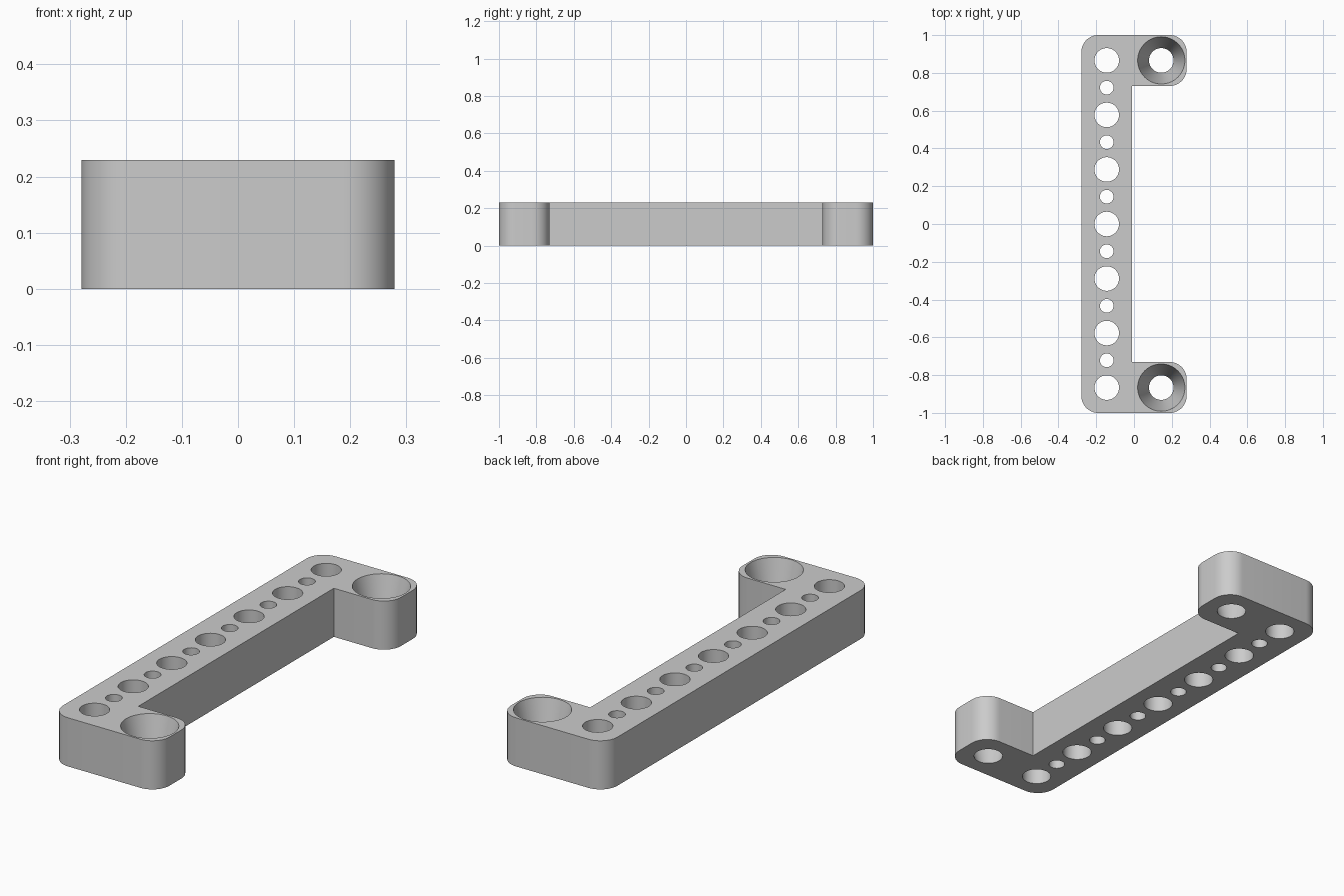
import bpy
import bmesh
from math import pi, cos, sin, radians

cube = bpy.data.objects.get("Cube")
if cube:
    bpy.data.objects.remove(cube, do_unlink=True)

HEIGHT = 0.23
PITCH = 0.2887           # spacing between large holes
HALF_W, HALF_L = 0.279, 1.0
ARM = 0.269              # width of the bar and of both end arms
CORNER = 0.09
HOLE_X = PITCH / 2

grey = bpy.data.materials.new("plain grey")
grey.use_nodes = True
grey.diffuse_color = (0.6, 0.6, 0.6, 1)
grey.node_tree.nodes["Principled BSDF"].inputs["Base Color"].default_value = (0.6, 0.6, 0.6, 1)


def make_object(name, bm):
    bmesh.ops.recalc_face_normals(bm, faces=bm.faces[:])
    mesh = bpy.data.meshes.new(name)
    bm.to_mesh(mesh)
    bm.free()
    mesh.materials.append(grey)
    obj = bpy.data.objects.new(name, mesh)
    bpy.context.collection.objects.link(obj)
    return obj


def rounded(x, y, start, steps=12):
    """Quarter arc for an outer corner at (x, y), anticlockwise from start degrees."""
    cx = x - CORNER * (1 if x > 0 else -1)
    cy = y - CORNER * (1 if start in (0, 90) else -1)
    angles = [radians(start) + pi / 2 * i / steps for i in range(steps + 1)]
    return [(cx + CORNER * cos(a), cy + CORNER * sin(a)) for a in angles]


def add_hole(bm, x, y, bottom, top, sides=64):
    """Round cutter through the full height, running slightly past both faces."""
    extra = 0.02
    slope = (top - bottom) / HEIGHT * extra
    rings = []
    for r, z in ((bottom - slope, -extra), (top + slope, HEIGHT + extra)):
        rings.append([bm.verts.new((x + r * cos(2 * pi * i / sides),
                                    y + r * sin(2 * pi * i / sides), z)) for i in range(sides)])
    low, high = rings
    bm.faces.new(low[::-1])
    bm.faces.new(high)
    for i in range(sides):
        j = (i + 1) % sides
        bm.faces.new((low[i], low[j], high[j], high[i]))


# Bracket body: C-shaped outline, square inside corners, rounded outside corners
inner_x, inner_y = -HALF_W + ARM, HALF_L - ARM
outline = (rounded(-HALF_W, -HALF_L, 180) + rounded(HALF_W, -HALF_L, 270)
           + rounded(HALF_W, -inner_y, 0)
           + [(inner_x, -inner_y), (inner_x, inner_y)]
           + rounded(HALF_W, inner_y, 270) + rounded(HALF_W, HALF_L, 0)
           + rounded(-HALF_W, HALF_L, 90))
bm = bmesh.new()
base = bm.faces.new([bm.verts.new((x, y, 0)) for x, y in outline])
top = bmesh.ops.extrude_face_region(bm, geom=[base], use_keep_orig=True)["geom"]
bmesh.ops.translate(bm, vec=(0, 0, HEIGHT),
                    verts=[v for v in top if isinstance(v, bmesh.types.BMVert)])
bracket = make_object("mounting_bracket", bm)

# Cutters: alternating large and small bar holes, tapered screw seats in the arms
bm = bmesh.new()
for i in range(-6, 7):
    radius = 0.065 if i % 2 == 0 else 0.036
    add_hole(bm, -HOLE_X, i * PITCH / 2, radius, radius)
for side in (-1, 1):
    add_hole(bm, HOLE_X, side * 3 * PITCH, 0.065, 0.125)
cutter = make_object("hole_cutters", bm)
cutter.hide_render = True

cut = bracket.modifiers.new("holes", 'BOOLEAN')
cut.operation = 'DIFFERENCE'
cut.solver = 'EXACT'
cut.object = cutter

bpy.ops.object.select_all(action='DESELECT')
bracket.select_set(True)
bpy.context.view_layer.objects.active = bracket
bpy.ops.object.modifier_apply(modifier=cut.name)
bpy.data.objects.remove(cutter, do_unlink=True)
bpy.ops.object.shade_smooth_by_angle(angle=radians(30))
